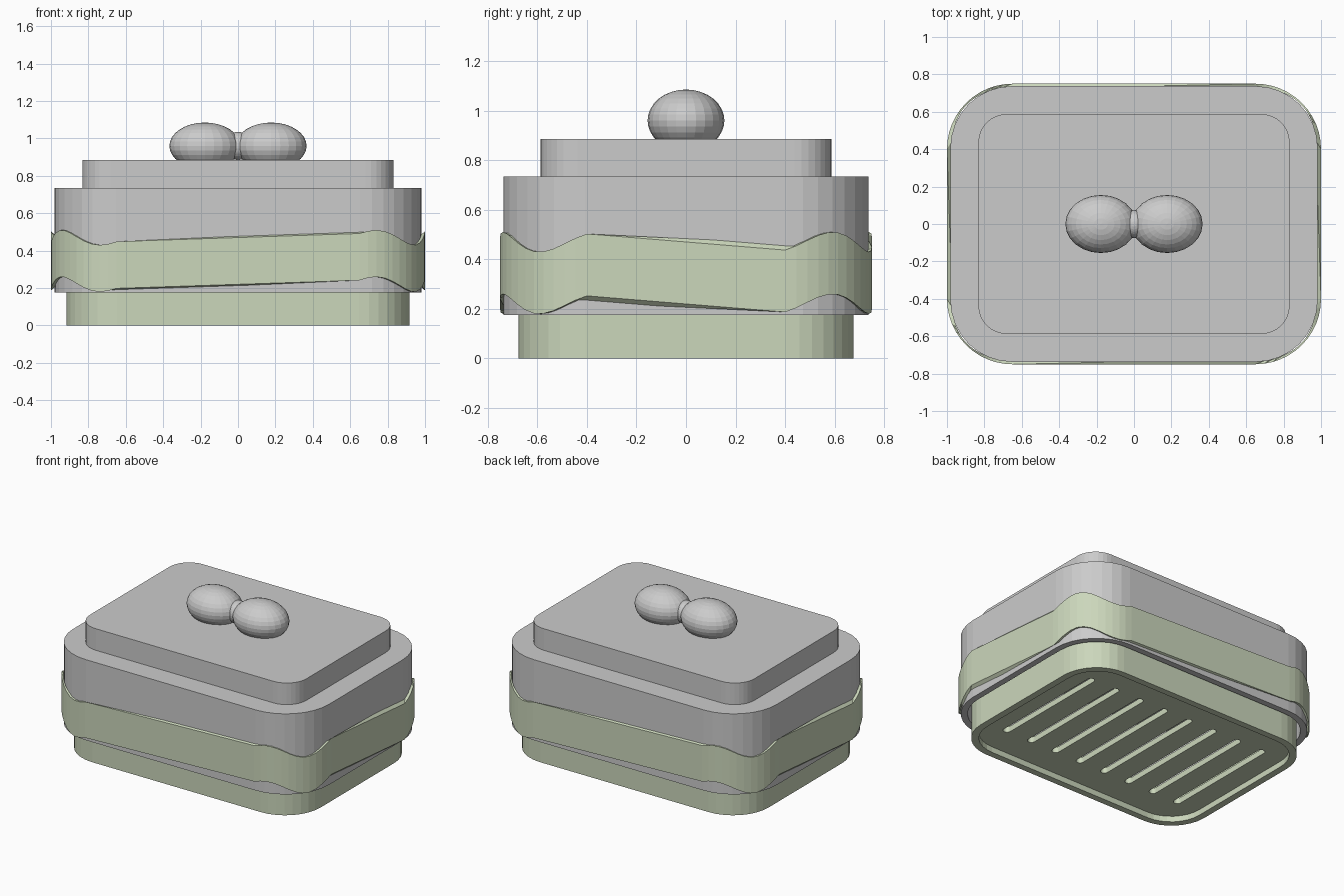
import bpy, bmesh, math

if "Cube" in bpy.data.objects:
    bpy.data.objects.remove(bpy.data.objects["Cube"])

green = bpy.data.materials.new("sage_green")
green.diffuse_color = (0.60, 0.68, 0.50, 1)
green.use_nodes = True
green.node_tree.nodes["Principled BSDF"].inputs["Base Color"].default_value = green.diffuse_color


def rounded_rect(hx, hy, r, n):
    """Counter-clockwise outline of a rounded rectangle, n segments per corner."""
    pts = []
    for k, (sx, sy) in enumerate([(1, 1), (-1, 1), (-1, -1), (1, -1)]):
        for i in range(n + 1):
            a = math.radians(90 * (k + i / n))
            pts.append((sx * (hx - r) + r * math.cos(a), sy * (hy - r) + r * math.sin(a)))
    return pts


def finish(name, bm, mat=None):
    bmesh.ops.recalc_face_normals(bm, faces=bm.faces)
    me = bpy.data.meshes.new(name)
    bm.to_mesh(me)
    bm.free()
    ob = bpy.data.objects.new(name, me)
    bpy.context.collection.objects.link(ob)
    if mat:
        me.materials.append(mat)
    return ob


def loft(name, rings, n, mat=None, wave=None, loop=False):
    """Bridge rounded rectangles (hx, hy, r, z); cap the ends or close the loop."""
    bm = bmesh.new()
    loops = [[bm.verts.new((x, y, z + (wave(x, y) if wave else 0)))
              for x, y in rounded_rect(hx, hy, r, n)] for hx, hy, r, z in rings]
    pairs = list(zip(loops, loops[1:]))
    if loop:
        pairs.append((loops[-1], loops[0]))
    else:
        bm.faces.new(loops[0])
        bm.faces.new(loops[-1])
    for a, b in pairs:
        for i in range(len(a)):
            j = (i + 1) % len(a)
            if wave:
                bm.faces.new((a[i], a[j], b[j]))
                bm.faces.new((a[i], b[j], b[i]))
            else:
                bm.faces.new((a[i], a[j], b[j], b[i]))
    return finish(name, bm, mat)


# tray: recessed underside, walls reaching up inside the lid
tray = loft("tray", [
    (0.87, 0.63, 0.23, 0.04), (0.87, 0.63, 0.23, 0.0),
    (0.917, 0.675, 0.27, 0.0), (0.917, 0.675, 0.27, 0.25),
    (0.87, 0.63, 0.23, 0.25), (0.87, 0.63, 0.23, 0.08)], 8, green)

# drain slots through the tray floor
bm = bmesh.new()
for k in range(8):
    cx = -0.7 + 0.2 * k
    outline = rounded_rect(0.025, 0.435, 0.0249, 5)
    low, high = [[bm.verts.new((x + cx, y, z)) for x, y in outline] for z in (0.02, 0.12)]
    bm.faces.new(low)
    bm.faces.new(high)
    for i in range(len(low)):
        j = (i + 1) % len(low)
        bm.faces.new((low[i], low[j], high[j], high[i]))
cutter = finish("slot_cutter", bm, green)
cutter.hide_render = True
cutter.hide_viewport = True
cut = tray.modifiers.new("slots", "BOOLEAN")
cut.operation = "DIFFERENCE"
cut.solver = "EXACT"
cut.object = cutter

# lid: hollow shell with a raised step on top
loft("lid", [
    (0.94, 0.695, 0.29, 0.695), (0.94, 0.695, 0.29, 0.175),
    (0.982, 0.737, 0.33, 0.175), (0.982, 0.737, 0.33, 0.735),
    (0.832, 0.587, 0.15, 0.735), (0.832, 0.587, 0.15, 0.885)], 8)

# wavy band wrapped around the lid
loft("wavy_band", [
    (1.0, 0.75, 0.35, 0.22), (1.0, 0.75, 0.35, 0.47),
    (0.97, 0.72, 0.27, 0.47), (0.97, 0.72, 0.27, 0.22)], 12, green,
    wave=lambda x, y: 0.04 * math.sin(14 * math.atan2(y, x)), loop=True)


# bow-shaped knob: two lobes and a small centre
def ellipsoid(name, x, radii):
    bpy.ops.mesh.primitive_uv_sphere_add(segments=24, ring_count=16, location=(x, 0, 0.96))
    ob = bpy.context.object
    ob.name = name
    ob.scale = radii


for side, sx in (("left", -1), ("right", 1)):
    ellipsoid("knob_lobe_" + side, 0.177 * sx, (0.19, 0.155, 0.125))
ellipsoid("knob_centre", 0, (0.07, 0.075, 0.075))
